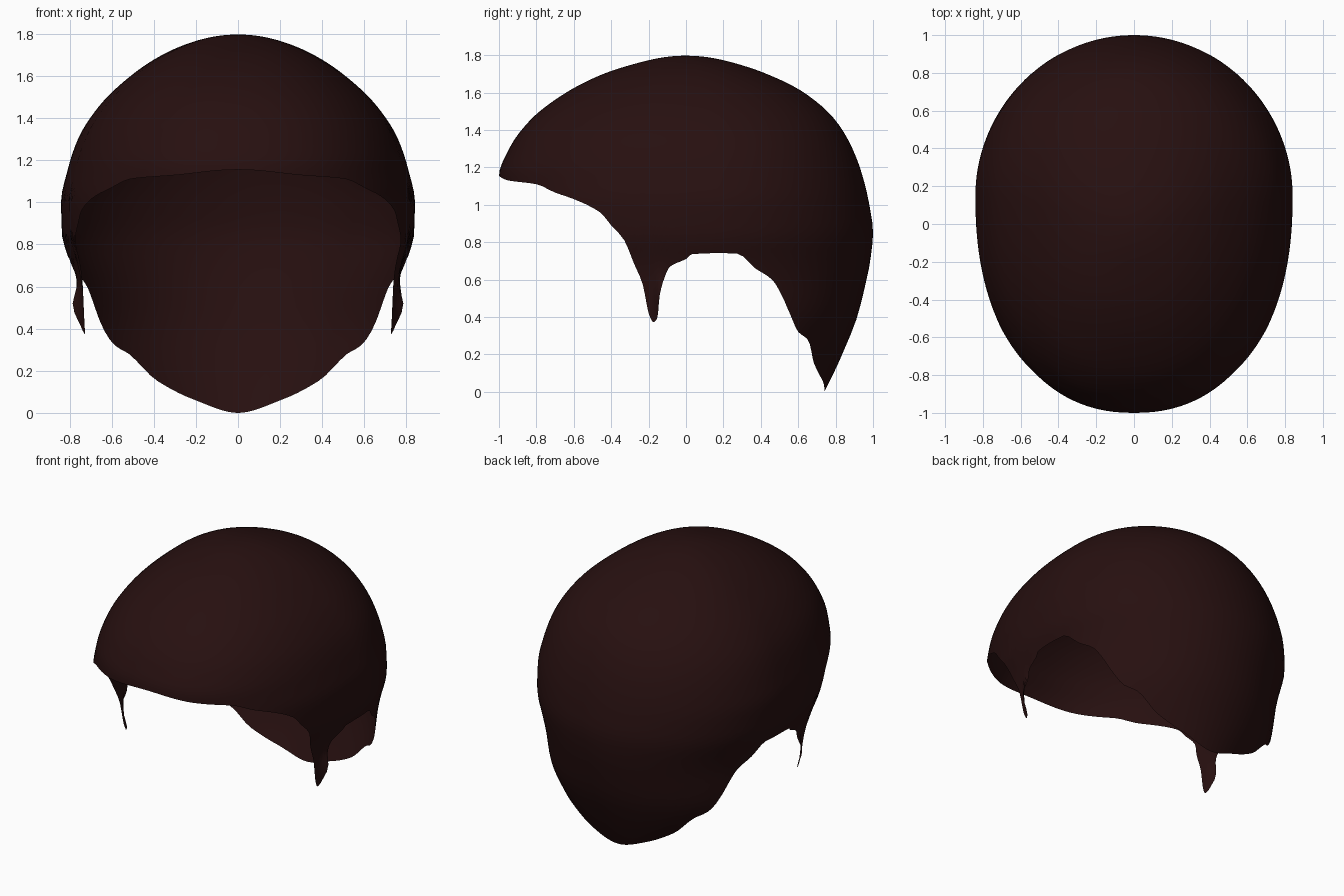
import bpy, bmesh, math

if "Cube" in bpy.data.objects:
    bpy.data.objects.remove(bpy.data.objects["Cube"])

TOP = 1.797
# Cross-sections: height, front y, back y, half width
SECTIONS = [
    (1.797, 0, 0, 0), (1.76, -.25, .25, .22), (1.70, -.44, .43, .36),
    (1.60, -.64, .63, .51), (1.45, -.835, .80, .665), (1.30, -.945, .89, .76),
    (1.15, -1.0, .945, .81), (1.0, -1.0, .98, .84), (.85, -.98, 1.0, .836),
    (.7, -.93, .985, .795), (.6, -.90, .965, .775), (.4, -.83, .915, .76),
    (.2, -.75, .835, .68), (.1, -.72, .79, .60), (0, -.70, .74, .52),
]
# Hem line from forehead to nape: y, z
HEM = [
    (-1, 1.155), (-.95, 1.13), (-.8, 1.11), (-.7, 1.065), (-.6, 1.03), (-.46, .96),
    (-.4, .89), (-.33, .81), (-.28, .69), (-.23, .57), (-.2, .42), (-.175, .372),
    (-.155, .39), (-.14, .52), (-.115, .61), (-.085, .67), (0, .71), (.03, .735),
    (.15, .741), (.27, .74), (.37, .66), (.46, .60), (.51, .52), (.55, .43),
    (.6, .32), (.65, .28), (.685, .15), (.725, .07), (.74, 0),
]


def smooth_curve(xs, ys, flat_ends=False):
    """Monotone cubic interpolation through the points."""
    d = [(ys[i + 1] - ys[i]) / (xs[i + 1] - xs[i]) for i in range(len(xs) - 1)]
    m = [0 if a * b <= 0 else 2 * a * b / (a + b) for a, b in zip(d, d[1:])]
    m = [0 if flat_ends else d[0]] + m + [0 if flat_ends else d[-1]]

    def f(x):
        i = 0
        while i < len(xs) - 2 and x > xs[i + 1]:
            i += 1
        h = xs[i + 1] - xs[i]
        t = (x - xs[i]) / h
        return (ys[i] * (1 + 2 * t) * (1 - t) ** 2 + h * m[i] * t * (1 - t) ** 2
                + ys[i + 1] * t * t * (3 - 2 * t) + h * m[i + 1] * t * t * (t - 1))
    return f


depth = [math.sqrt(TOP - s[0]) for s in SECTIONS]
front, back, width = (smooth_curve(depth, [s[i] for s in SECTIONS]) for i in (1, 2, 3))


def centre(s):
    return .15 * min(1, s / .8)


def angle_of(y, z):
    s = math.sqrt(TOP - z)
    c = centre(s)
    k = (y - c) / ((back(s) - c) if y > c else (c - front(s)))
    return math.acos(max(-1, min(1, -k)))      # 0 at forehead, pi at nape


def shell_point(angle, s):
    k = -math.cos(angle)
    c = centre(s)
    y = c + k * ((back(s) - c) if k > 0 else (c - front(s)))
    n = 2.25 if k < 0 else 2.0
    x = width(s) * max(0, 1 - abs(k) ** n) ** (1 / n)
    z = TOP - s * s
    # small outward flick on the rear edge of the sideburn
    x += .04 * math.exp(-((z - .5) / .08) ** 2 - ((y + .135) / .03) ** 2)
    return x, y, z


# Column angles, denser where the hem has detail
knots = [angle_of(y, z) for y, z in HEM]
knots[0], knots[-1] = 0, math.pi
hem = smooth_curve(knots, [z for _, z in HEM], True)
angles = []
for a, b in zip(knots, knots[1:]):
    steps = max(3, math.ceil((b - a) / .05))
    angles += [a + (b - a) * i / steps for i in range(steps)]
angles.append(math.pi)

# Full loop of columns: right side, then mirrored left side
columns = [(a, 1) for a in angles] + [(a, -1) for a in reversed(angles[1:-1])]
ROWS = 44
bm = bmesh.new()
crown = bm.verts.new((0, 0, TOP))
grid = []
for a, side in columns:
    s_hem = math.sqrt(TOP - max(0, hem(a)))
    col = []
    for r in range(ROWS):
        x, y, z = shell_point(a, s_hem * (1 - r / ROWS))
        col.append(bm.verts.new((side * x, y, z)))
    grid.append(col)
for i, col in enumerate(grid):
    nxt = grid[(i + 1) % len(grid)]
    for r in range(ROWS - 1):
        bm.faces.new((col[r], nxt[r], nxt[r + 1], col[r + 1]))
    bm.faces.new((col[-1], nxt[-1], crown))

mesh = bpy.data.meshes.new("hair_cap")
bm.to_mesh(mesh)
bm.free()
hair = bpy.data.objects.new("hair_cap", mesh)
bpy.context.collection.objects.link(hair)
for p in mesh.polygons:
    p.use_smooth = True

dark_brown = bpy.data.materials.new("dark_brown")
dark_brown.diffuse_color = (.02, .005, .005, 1)
dark_brown.use_nodes = True
dark_brown.node_tree.nodes["Principled BSDF"].inputs["Base Color"].default_value = dark_brown.diffuse_color
mesh.materials.append(dark_brown)
